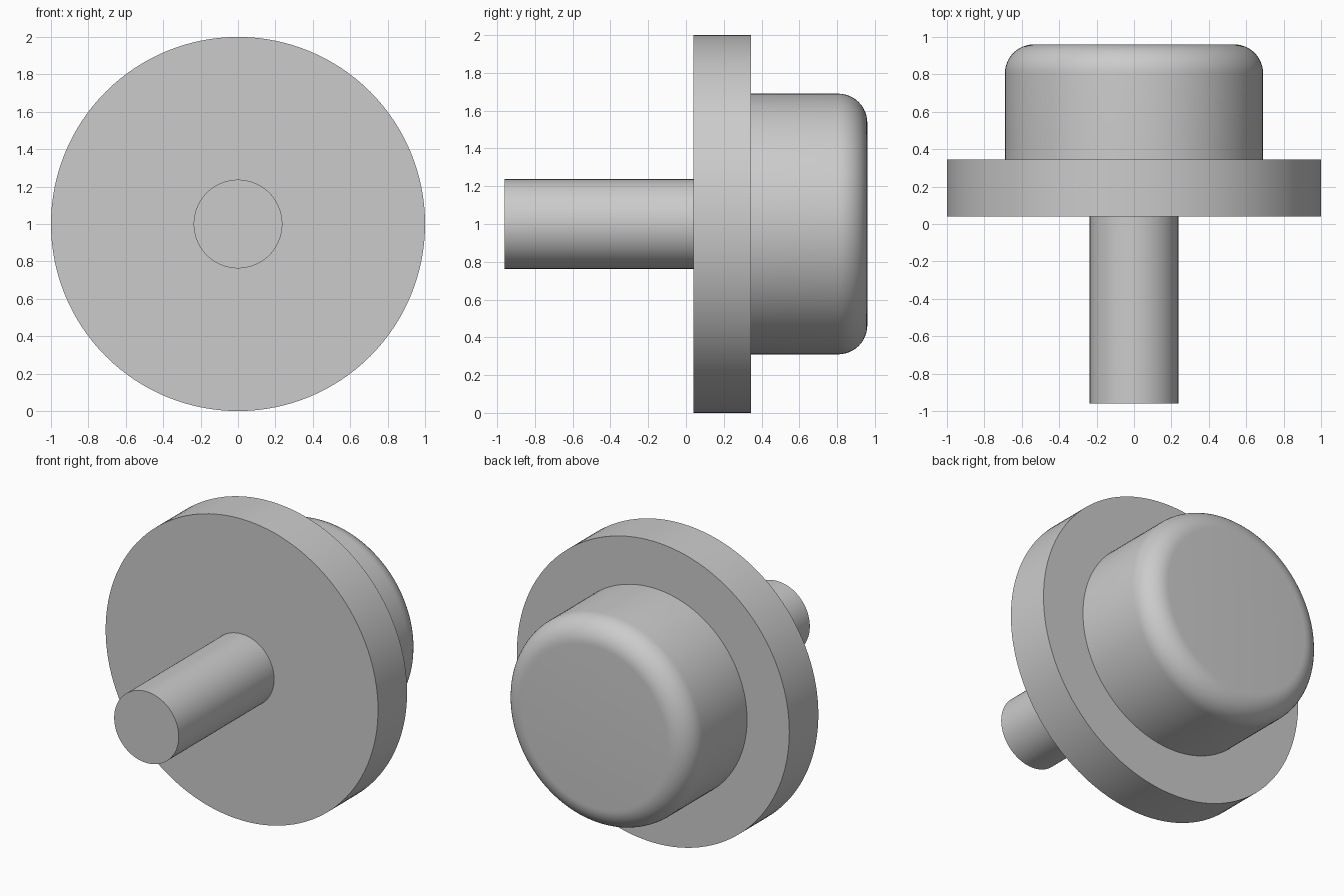
import bpy, bmesh, math
from mathutils import Vector

# Remove the default cube
cube = bpy.data.objects.get("Cube")
if cube:
    bpy.data.objects.remove(cube, do_unlink=True)

AXIS_Z = 1.0      # height of the shared axis
SEGMENTS = 128
EMBED = 0.02      # how far the stem and cap sink into the flange

grey = bpy.data.materials.new("plain_grey")
grey.use_nodes = True
colour = (0.6, 0.6, 0.6, 1.0)
grey.diffuse_color = colour
grey.node_tree.nodes["Principled BSDF"].inputs["Base Color"].default_value = colour


def turned_part(name, profile):
    """Revolve (radius, y) points around the y axis into a closed solid."""
    bm = bmesh.new()
    verts = [bm.verts.new((r, y, 0)) for r, y in profile]
    edges = [bm.edges.new(pair) for pair in zip(verts, verts[1:])]
    bmesh.ops.spin(bm, geom=verts + edges, cent=(0, 0, 0), axis=(0, 1, 0),
                   angle=math.tau, steps=SEGMENTS, use_duplicate=False)
    bmesh.ops.remove_doubles(bm, verts=bm.verts, dist=1e-4)
    # Merge each flat end into a single face
    for y in (profile[0][1], profile[-1][1]):
        centre = [v for v in bm.verts if (v.co - Vector((0, y, 0))).length < 1e-4]
        bmesh.ops.dissolve_verts(bm, verts=centre)
    bmesh.ops.recalc_face_normals(bm, faces=bm.faces)
    mesh = bpy.data.meshes.new(name)
    bm.to_mesh(mesh)
    bm.free()
    mesh.materials.append(grey)
    obj = bpy.data.objects.new(name, mesh)
    obj.location.z = AXIS_Z
    bpy.context.collection.objects.link(obj)
    bpy.ops.object.select_all(action="DESELECT")
    obj.select_set(True)
    bpy.context.view_layer.objects.active = obj
    bpy.ops.object.shade_smooth_by_angle(angle=math.radians(30))
    return obj


def cylinder_profile(radius, y0, y1):
    return [(0, y0), (radius, y0), (radius, y1), (0, y1)]


front, back = 0.04, 0.345       # flange faces
tip, crown = -0.96, 0.96        # ends of stem and cap
cap_radius, fillet = 0.69, 0.154

# Stem and wide flange
turned_part("stem", cylinder_profile(0.237, tip, front + EMBED))
turned_part("flange", cylinder_profile(1.0, front, back))

# Cap with a rounded outer rim
steps = 12
rim = [(cap_radius - fillet + fillet * math.cos(a), crown - fillet + fillet * math.sin(a))
       for a in (math.pi / 2 * i / steps for i in range(steps + 1))]
turned_part("rounded_cap", [(0, back - EMBED), (cap_radius, back - EMBED)] + rim + [(0, crown)])
